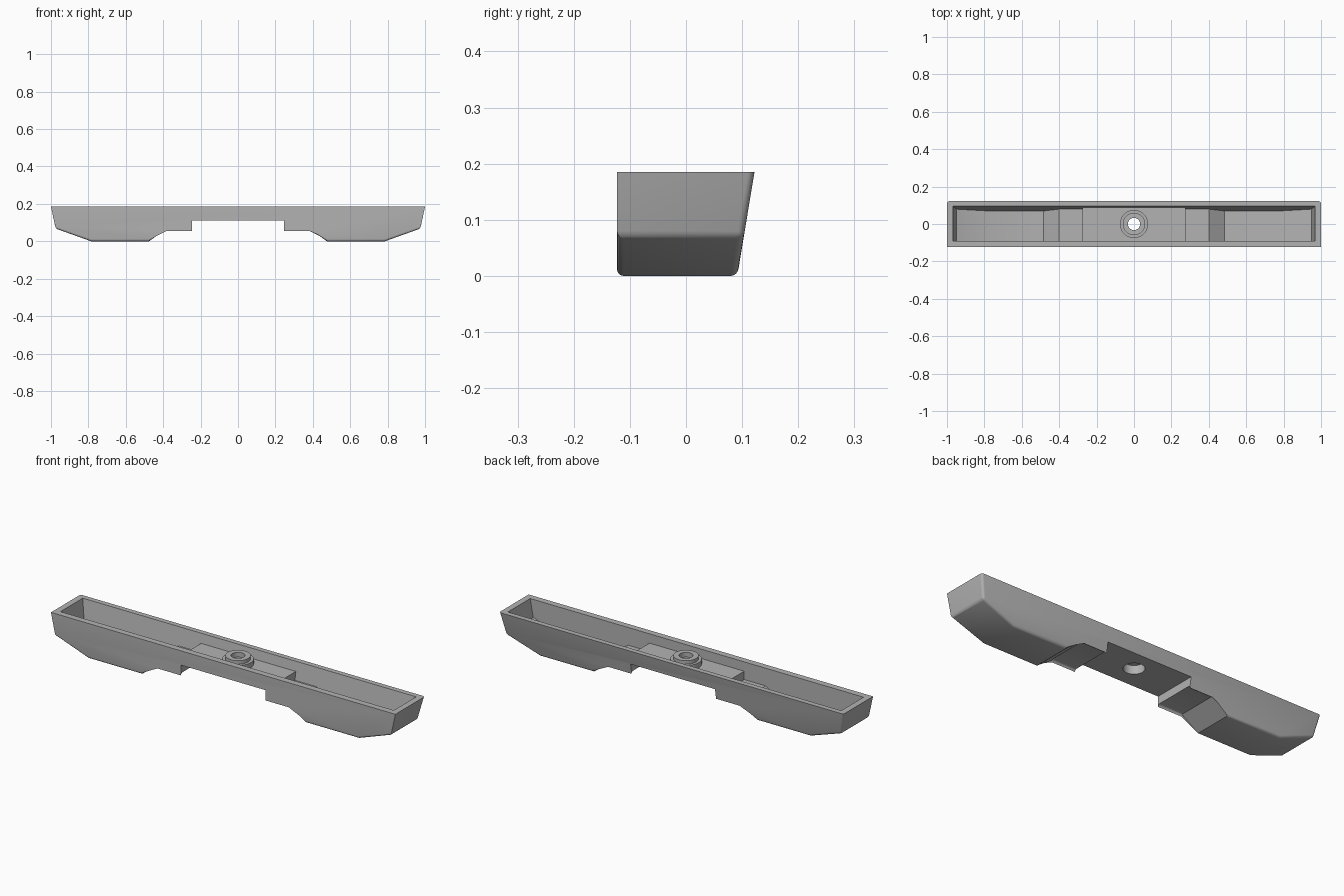
import bpy, bmesh, math

if "Cube" in bpy.data.objects:
    bpy.data.objects.remove(bpy.data.objects["Cube"], do_unlink=True)

TOP, SHELF, SLOPE = 0.185, 0.068, 0.165

grey = bpy.data.materials.new("plain grey")
grey.use_nodes = True
colour = (0.45, 0.45, 0.45, 1)
grey.diffuse_color = colour
grey.node_tree.nodes["Principled BSDF"].inputs["Base Color"].default_value = colour


def make_object(name, bm, helper=False):
    bmesh.ops.recalc_face_normals(bm, faces=bm.faces)
    mesh = bpy.data.meshes.new(name)
    bm.to_mesh(mesh)
    bm.free()
    mesh.materials.append(grey)
    obj = bpy.data.objects.new(name, mesh)
    bpy.context.collection.objects.link(obj)
    obj.hide_render = helper
    return obj


def prism(half, front, back):
    """Mirror a half outline in x-z and give it depth, with a sloping back."""
    outline = half + [(-x, z) for x, z in reversed(half)]
    bm = bmesh.new()
    near = [bm.verts.new((x, front, z)) for x, z in outline]
    far = [bm.verts.new((x, back - SLOPE * (TOP - z), z)) for x, z in outline]
    bm.faces.new(near)
    bm.faces.new(far[::-1])
    n = len(outline)
    for i in range(n):
        j = (i + 1) % n
        bm.faces.new((near[i], far[i], far[j], near[j]))
    return bm


def cut(obj, cutter):
    mod = obj.modifiers.new("cut", "BOOLEAN")
    mod.operation = "DIFFERENCE"
    mod.solver = "EXACT"
    mod.object = cutter
    bpy.ops.object.select_all(action="DESELECT")
    bpy.context.view_layer.objects.active = obj
    obj.select_set(True)
    bpy.ops.object.modifier_apply(modifier=mod.name)
    bpy.data.objects.remove(cutter, do_unlink=True)


def lathe(profile, steps=48):
    """Revolve a closed radius-height profile about z."""
    bm = bmesh.new()
    rings = []
    for i in range(steps):
        a = 2 * math.pi * i / steps
        rings.append([bm.verts.new((r * math.cos(a), r * math.sin(a), z)) for r, z in profile])
    m = len(profile)
    for i in range(steps):
        a, b = rings[i], rings[(i + 1) % steps]
        for k in range(m):
            bm.faces.new((a[k], b[k], b[(k + 1) % m], a[(k + 1) % m]))
    return bm


# Outer shell, with its lower long edges and back corners rounded
bm = prism([(1, TOP), (0.975, SHELF), (0.785, 0), (0.475, 0), (0.385, SHELF)], -0.123, 0.122)
rounded = []
for e in bm.edges:
    a, b = (v.co for v in e.verts)
    long_edge = abs(a.x - b.x) > 0.05 and max(a.z, b.z) < 0.1
    end_edge = min(abs(a.x), abs(b.x)) > 0.97 and (
        max(a.z, b.z) < 0.1 or (min(a.y, b.y) > 0 and abs(a.z - b.z) > 0.05))
    if long_edge or end_edge:
        rounded.append(e)
bmesh.ops.bevel(bm, geom=rounded, offset=0.012, segments=4, profile=0.5, affect="EDGES")
tray = make_object("tray_shell", bm)

# Open cavity that follows the underside and leaves the raised middle platform
cut(tray, make_object("cavity_cutter", prism(
    [(0.971, 0.205), (0.968, TOP), (0.95, 0.09), (0.775, 0.03), (0.485, 0.03),
     (0.4, 0.092), (0.275, 0.092), (0.275, 0.136)], -0.09, 0.095), True))

# Square notch under the middle
cut(tray, make_object("notch_cutter", prism([(0.245, -0.1), (0.245, 0.11)], -0.3, 0.3), True))

# Bolt hole through the platform
bm = bmesh.new()
bmesh.ops.create_cone(bm, cap_ends=True, segments=48, radius1=0.05, radius2=0.05, depth=0.3)
cut(tray, make_object("hole_cutter", bm, True))

# Stepped boss with a narrower hole through its top
boss = make_object("bolt_boss", lathe(
    [(0.05, 0.136), (0.075, 0.136), (0.075, 0.162), (0.06, 0.162),
     (0.06, 0.18), (0.033, 0.18), (0.033, 0.155), (0.05, 0.155)]))

for obj in (tray, boss):
    bpy.ops.object.select_all(action="DESELECT")
    obj.select_set(True)
    bpy.context.view_layer.objects.active = obj
    bpy.ops.object.shade_smooth_by_angle(angle=math.radians(25))
